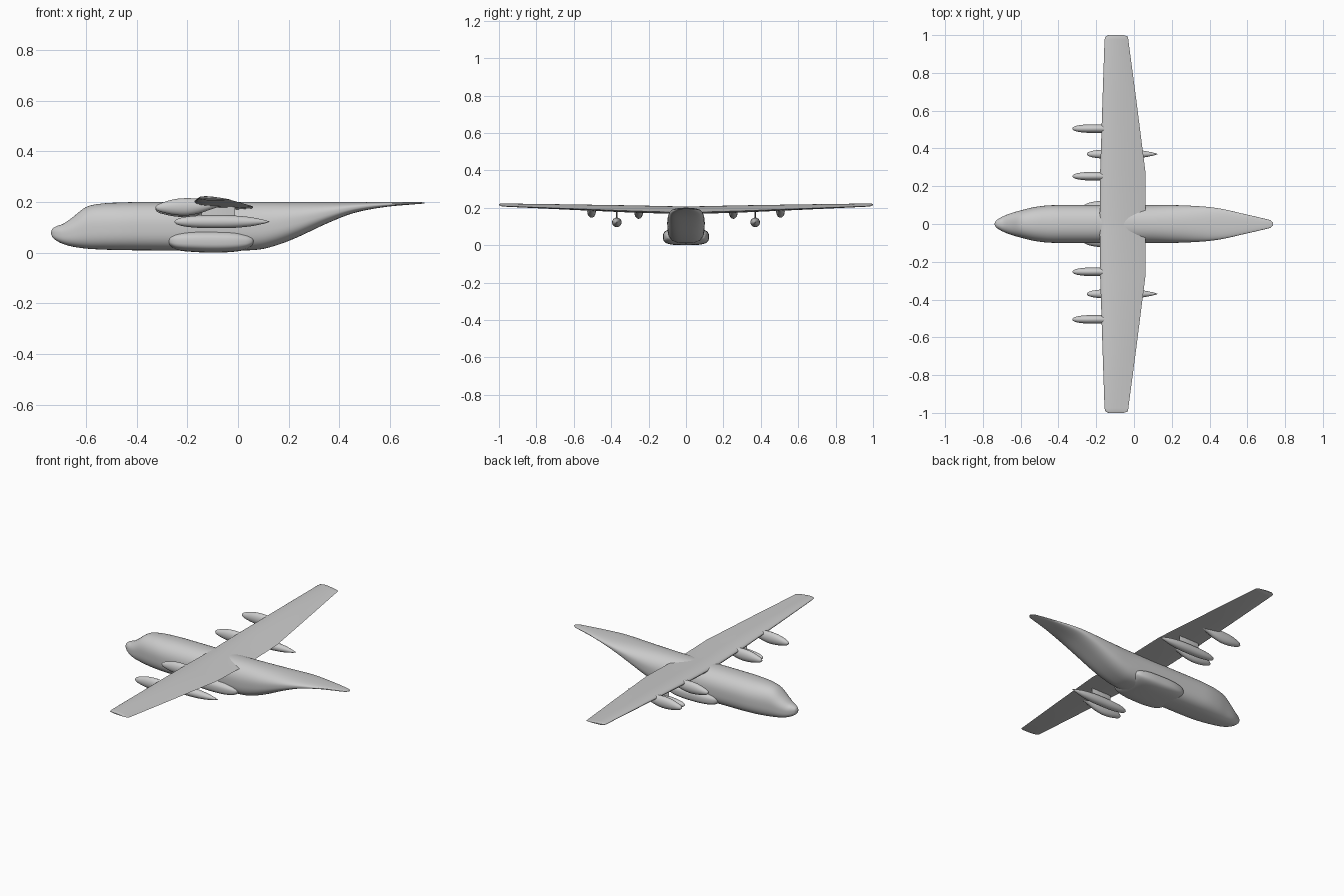
import bpy, bmesh, math

grey = bpy.data.materials.new("light_grey")
grey.diffuse_color = (0.6, 0.6, 0.6, 1)


def skin(name, rings):
    """Bridge closed rings of points into a capped, smooth-shaded solid."""
    bm = bmesh.new()
    loops = [[bm.verts.new(p) for p in ring] for ring in rings]
    n = len(loops[0])
    for a, b in zip(loops, loops[1:]):
        for i in range(n):
            j = (i + 1) % n
            bm.faces.new((a[i], a[j], b[j], b[i]))
    bm.faces.new(loops[0][::-1])
    bm.faces.new(loops[-1])
    bmesh.ops.recalc_face_normals(bm, faces=bm.faces)
    mesh = bpy.data.meshes.new(name)
    bm.to_mesh(mesh)
    bm.free()
    mesh.materials.append(grey)
    ob = bpy.data.objects.new(name, mesh)
    bpy.context.collection.objects.link(ob)
    bpy.ops.object.select_all(action='DESELECT')
    ob.select_set(True)
    bpy.context.view_layer.objects.active = ob
    bpy.ops.object.shade_smooth_by_angle(angle=math.radians(40))
    return ob


def refine(st, steps=5):
    """Smoothly interpolate stations; the first value is x."""
    def slope(i, k):
        a, b = st[max(i - 1, 0)], st[min(i + 1, len(st) - 1)]
        return (b[k] - a[k]) / (b[0] - a[0])
    out = []
    for i in range(len(st) - 1):
        p, q = st[i], st[i + 1]
        h = q[0] - p[0]
        for s in range(steps):
            t = s / steps
            row = [p[0] + t * h]
            for k in range(1, len(p)):
                row.append((2*t**3 - 3*t*t + 1) * p[k] + (t**3 - 2*t*t + t) * h * slope(i, k)
                           + (3*t*t - 2*t**3) * q[k] + (t**3 - t*t) * h * slope(i + 1, k))
            out.append(row)
    return out + [list(st[-1])]


def body(name, stations, y=0, up=2.0, down=2.0, n=40):
    """Loft along x from (x, half width, bottom, top) with superellipse sections."""
    rings = []
    for x, w, lo, hi in refine(stations):
        ring = []
        for i in range(n):
            a = 2 * math.pi * i / n
            c, s = math.cos(a), math.sin(a)
            e = 2 / (up if s > 0 else down)
            ring.append((x, y + w * math.copysign(abs(c) ** e, c),
                         (lo + hi) / 2 + (hi - lo) / 2 * math.copysign(abs(s) ** e, s)))
        rings.append(ring)
    return skin(name, rings)


# fuselage with stepped nose and upswept tail
body("fuselage", [
    (-0.738, 0.004, 0.074, 0.082), (-0.732, 0.016, 0.060, 0.095), (-0.715, 0.029, 0.046, 0.105),
    (-0.69, 0.042, 0.034, 0.114), (-0.655, 0.056, 0.024, 0.138), (-0.60, 0.072, 0.016, 0.180),
    (-0.535, 0.088, 0.012, 0.194), (-0.46, 0.098, 0.010, 0.198), (-0.38, 0.100, 0.009, 0.200),
    (-0.10, 0.100, 0.008, 0.200), (0.04, 0.100, 0.009, 0.200), (0.11, 0.100, 0.017, 0.200),
    (0.21, 0.100, 0.050, 0.200), (0.36, 0.093, 0.119, 0.200), (0.46, 0.081, 0.157, 0.200),
    (0.58, 0.054, 0.180, 0.200), (0.70, 0.026, 0.191, 0.200), (0.725, 0.018, 0.193, 0.199),
    (0.737, 0.004, 0.195, 0.198)], up=2.3, down=2.9, n=56)

# landing gear fairing bulging across the belly
body("gear_fairing", [
    (-0.276, 0.085, 0.040, 0.060), (-0.268, 0.098, 0.024, 0.074), (-0.24, 0.112, 0.010, 0.086),
    (-0.18, 0.122, 0.003, 0.093), (-0.10, 0.123, 0.000, 0.094), (-0.02, 0.120, 0.003, 0.091),
    (0.03, 0.111, 0.012, 0.081), (0.055, 0.100, 0.026, 0.068), (0.063, 0.088, 0.040, 0.055)],
    up=2.6, down=3.4, n=48)


def airfoil(y, x0, x1, z0, z1, thick, n=18):
    """Closed wing section from leading (x0, z0) to trailing edge (x1, z1)."""
    pts = []
    for i in range(2 * n):
        a = math.pi * i / n
        t = (1 + math.cos(a)) / 2
        h = 5 * thick * (0.2969 * t**0.5 - 0.126 * t - 0.3516 * t**2 + 0.2843 * t**3 - 0.1015 * t**4)
        h += 0.003 * thick
        pts.append((x0 + t * (x1 - x0), y, z0 + t * (z1 - z0) + (h if i <= n else -h)
                    + 0.25 * thick * t * (1 - t)))
    return pts


# one wing through the fuselage, tapered outboard with slight dihedral
half = [(0.0, -0.182, 0.060, 0.188, 0.174, 0.040),
        (0.28, -0.179, 0.060, 0.195, 0.182, 0.038),
        (0.65, -0.167, 0.013, 0.206, 0.196, 0.027),
        (0.975, -0.156, -0.030, 0.216, 0.208, 0.016),
        (0.992, -0.152, -0.032, 0.217, 0.210, 0.012),
        (1.0, -0.135, -0.055, 0.218, 0.212, 0.005)]
sections = [(-s[0], *s[1:]) for s in half[:0:-1]] + half
skin("wing", [airfoil(*s) for s in sections])

for side, label in ((-1, "right"), (1, "left")):
    # turboprop nacelles, the outer one raised by the dihedral
    for y, dz, pos in ((0.253, 0, "inner"), (0.505, 0.006, "outer")):
        body(f"{label}_{pos}_nacelle", [
            (x, w, lo + dz, hi + dz) for x, w, lo, hi in (
                (-0.326, 0.003, 0.169, 0.175), (-0.318, 0.010, 0.160, 0.183),
                (-0.295, 0.017, 0.152, 0.193), (-0.25, 0.022, 0.143, 0.205),
                (-0.20, 0.023, 0.141, 0.209), (-0.15, 0.022, 0.150, 0.206),
                (-0.10, 0.016, 0.167, 0.200), (-0.05, 0.004, 0.182, 0.190))],
             y=side * y, n=28)
    # underwing fuel tank
    body(f"{label}_fuel_tank", [
        (x, r, 0.122 - r, 0.122 + r) for x, r in (
            (-0.25, 0.003), (-0.242, 0.010), (-0.215, 0.018), (-0.16, 0.024), (-0.09, 0.0255),
            (-0.02, 0.0245), (0.05, 0.018), (0.10, 0.008), (0.125, 0.001))],
         y=side * 0.37, n=28)
    # tank pylon, thin lens section
    outline = [(-0.145, 0), (-0.12, 0.004), (-0.08, 0.005), (-0.04, 0.004), (-0.012, 0),
               (-0.04, -0.004), (-0.08, -0.005), (-0.12, -0.004)]
    skin(f"{label}_tank_pylon",
         [[(x, side * 0.37 + y, z) for x, y in outline] for z in (0.135, 0.193)])
